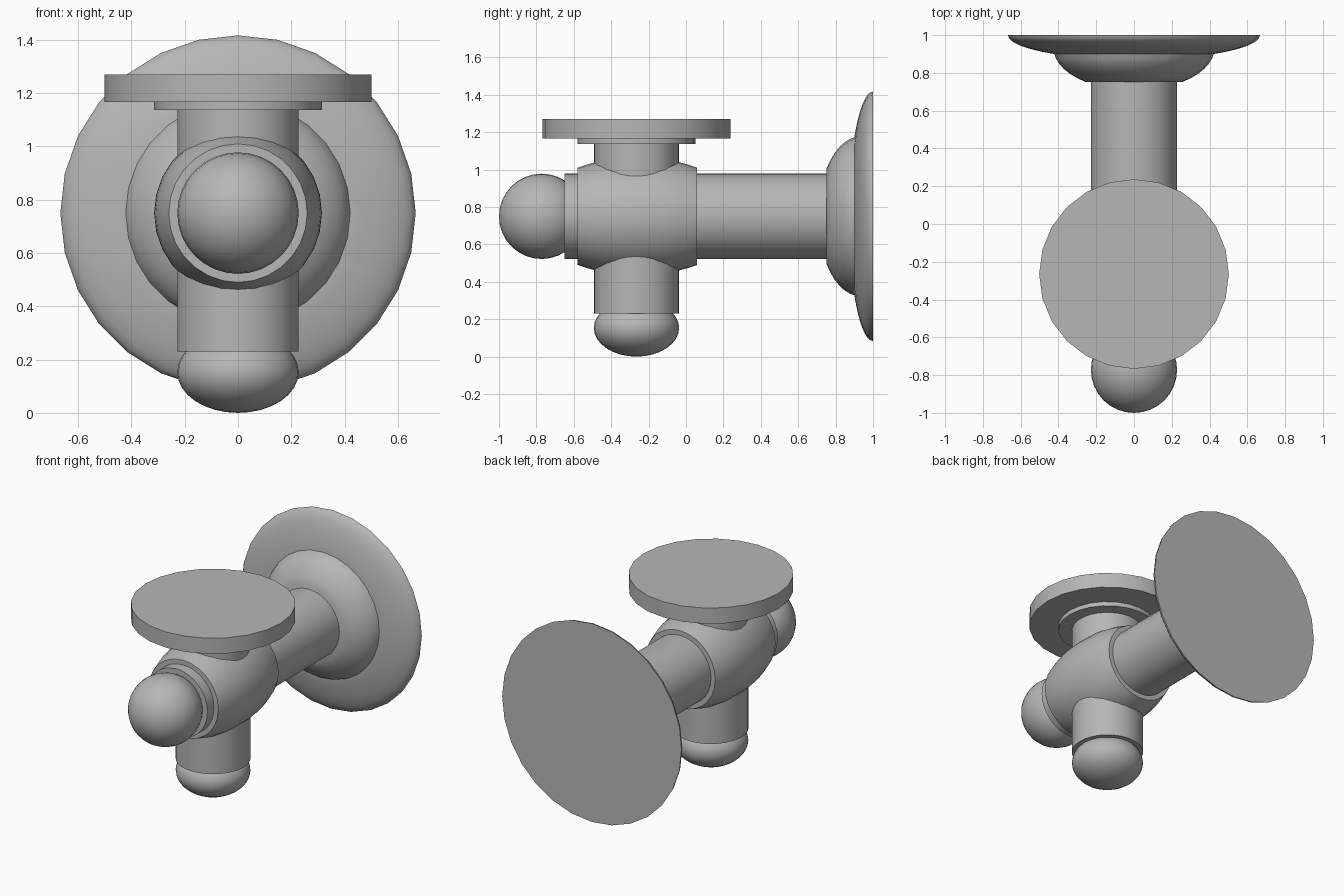
import bpy, bmesh, math

if "Cube" in bpy.data.objects:
    bpy.data.objects.remove(bpy.data.objects["Cube"])

CY, CZ = -0.265, 0.75   # stem centre in y, pipe centre in z

# Mid-grey finish for every part
grey = bpy.data.materials.new("mid_grey")
grey.diffuse_color = (0.47, 0.47, 0.47, 1)
grey.use_nodes = True
grey.node_tree.nodes["Principled BSDF"].inputs["Base Color"].default_value = grey.diffuse_color


def lathe(name, profile, axis, sides=28):
    """Spin (radius, position) pairs about the pipe axis 'Y' or stem axis 'Z'."""
    bm = bmesh.new()

    def point(r, t, a):
        u, v = r * math.sin(a), r * math.cos(a)
        return (u, t, CZ + v) if axis == 'Y' else (u, CY + v, t)

    rings = []
    for r, t in profile:
        n = 1 if r < 1e-4 else sides
        rings.append([bm.verts.new(point(r, t, 2 * math.pi * i / sides)) for i in range(n)])
    for a, b in zip(rings, rings[1:]):
        for i in range(sides):
            j = (i + 1) % sides
            loop = [a[i % len(a)], a[j % len(a)], b[j % len(b)], b[i % len(b)]]
            bm.faces.new(list(dict.fromkeys(loop)))
    for ring in (rings[0], rings[-1]):
        if len(ring) > 1:
            bm.faces.new(ring)
    bmesh.ops.recalc_face_normals(bm, faces=bm.faces)
    mesh = bpy.data.meshes.new(name)
    bm.to_mesh(mesh)
    bm.free()
    mesh.materials.append(grey)
    ob = bpy.data.objects.new(name, mesh)
    bpy.context.collection.objects.link(ob)
    bpy.ops.object.select_all(action='DESELECT')
    ob.select_set(True)
    bpy.context.view_layer.objects.active = ob
    bpy.ops.object.shade_smooth_by_angle(angle=math.radians(30))
    return ob


def oval(radius, half, centre, start, end, steps=12):
    """Slice of an ellipse between two positions, as a lathe profile."""
    a0 = math.acos(max(-1, min(1, (start - centre) / half)))
    a1 = math.acos(max(-1, min(1, (end - centre) / half)))
    angles = [a0 + (a1 - a0) * i / steps for i in range(steps + 1)]
    return [(radius * math.sin(a), centre + half * math.cos(a)) for a in angles]


# Wall flange: wide shallow dome with a smaller dome in front
lathe("wall_flange", oval(0.667, 0.129, 1.0, 0.9, 1.0, 8), 'Y')
lathe("flange_collar", oval(0.426, 0.223, 0.93, 0.752, 0.905, 6), 'Y')

# Horizontal pipe, its ball end and the swollen valve body
lathe("main_pipe", [(0.228, -0.65), (0.228, 0.78)], 'Y', 32)
lathe("ball_end", oval(0.228, 0.228, -0.772, -1.0, -0.544, 16), 'Y', 32)
lathe("valve_body", oval(0.315, 0.566, -0.26, -0.58, 0.06), 'Y')

# Vertical stem with rounded foot
lathe("stem", [(0.228, 0.23), (0.228, 1.145)], 'Z', 32)
lathe("stem_foot", oval(0.228, 0.153, 0.153, 0.0, 0.306, 16), 'Z', 32)

# Round handle on a washer
lathe("washer", [(0.315, 1.136), (0.315, 1.17)], 'Z', 24)
lathe("handle_disc", [(0.502, 1.166), (0.502, 1.271)], 'Z', 24)
